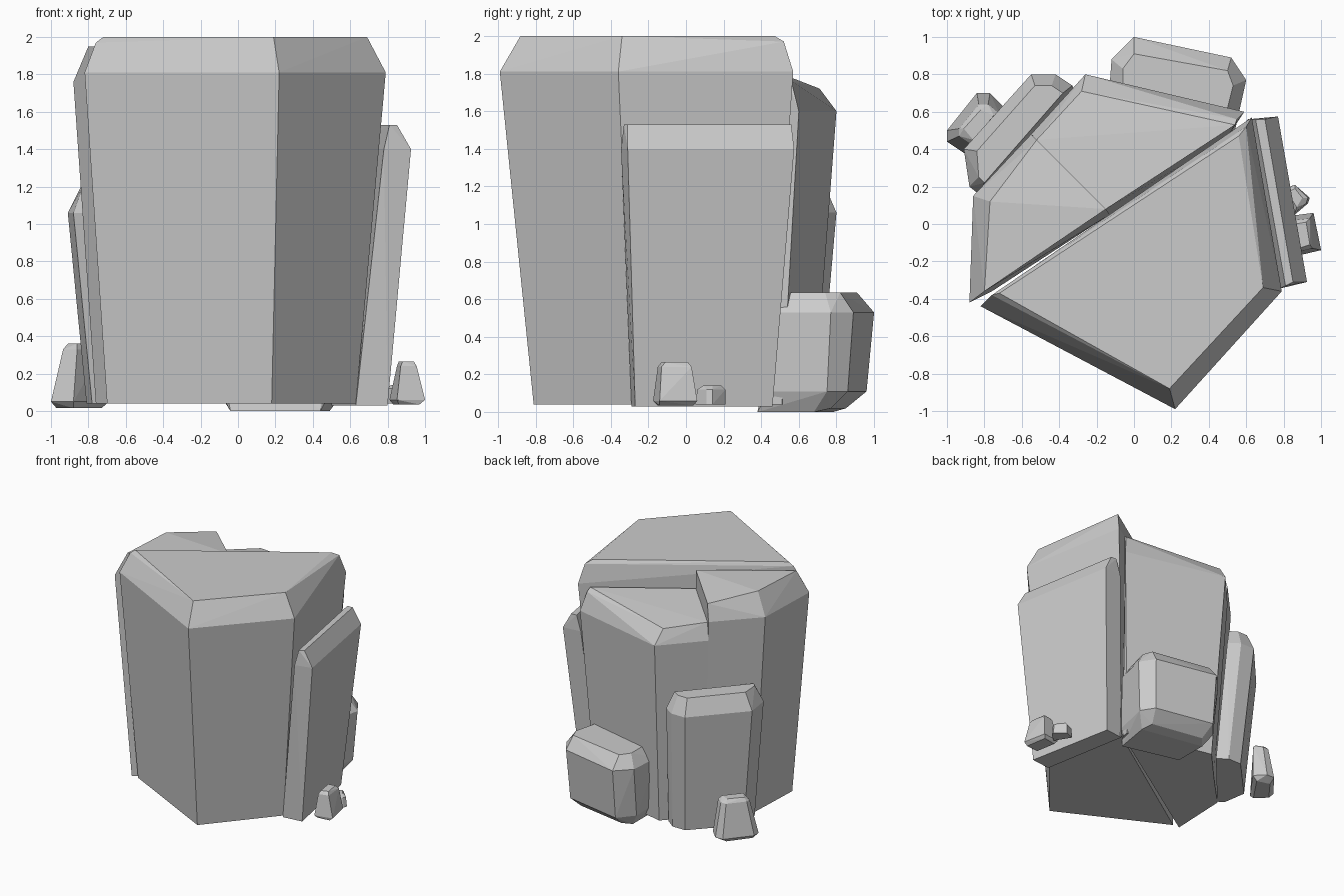
import bpy, bmesh, math


def rock(name, *layers):
    """Faceted convex rock from (height, outline) layers; a point may carry its own z."""
    bm = bmesh.new()
    for z, pts in layers:
        for p in pts:
            bm.verts.new((p[0], p[1], p[2] if len(p) > 2 else z))
    res = bmesh.ops.convex_hull(bm, input=bm.verts[:])
    loose = [v for v in bm.verts if not v.link_faces]
    bmesh.ops.delete(bm, geom=loose, context='VERTS')
    bmesh.ops.dissolve_limit(bm, angle_limit=math.radians(2),
                             verts=bm.verts[:], edges=bm.edges[:])
    bmesh.ops.recalc_face_normals(bm, faces=bm.faces[:])
    me = bpy.data.meshes.new(name)
    bm.to_mesh(me)
    bm.free()
    ob = bpy.data.objects.new(name, me)
    bpy.context.collection.objects.link(ob)
    return ob


# Large front block, wider at the top, with a bevelled rim
rock("front_block",
     (0.04, [(-0.70, -0.36), (0.18, -0.81), (0.63, -0.28), (0.51, 0.45)]),
     (1.81, [(-0.82, -0.44), (0.22, -0.99), (0.79, -0.36), (0.63, 0.57)]),
     (2.00, [(-0.72, -0.37), (0.19, -0.88), (0.69, -0.34), (0.56, 0.47),
             (-0.76, -0.38, 1.97), (0.60, 0.52, 1.97)]))

# Rear block split into a taller left half and a lower back half
rock("rear_block_tall",
     (0.04, [(-0.76, -0.36), (-0.74, 0.13), (-0.47, 0.41), (-0.13, 0.05)]),
     (1.76, [(-0.88, -0.42), (-0.86, 0.15), (-0.55, 0.48), (-0.15, 0.08)]),
     (1.95, [(-0.80, -0.36), (-0.77, 0.12), (-0.52, 0.45, 1.90), (-0.15, 0.08)]))
rock("rear_block_low",
     (0.04, [(-0.47, 0.41), (-0.22, 0.68), (0.50, 0.51), (0.49, 0.45), (-0.13, 0.05)]),
     (1.60, [(-0.55, 0.48), (-0.26, 0.80), (0.59, 0.60), (0.55, 0.54), (-0.15, 0.08)]),
     (1.79, [(-0.52, 0.45, 1.74), (-0.28, 0.71, 1.72), (0.55, 0.56, 1.76),
             (0.54, 0.53), (-0.15, 0.08)]))

# Upright slabs leaning against the sides
rock("right_slab",
     (0.03, [(0.80, -0.27), (0.66, 0.46), (0.50, 0.44), (0.63, -0.29)]),
     (1.40, [(0.925, -0.31), (0.77, 0.575), (0.61, 0.56), (0.78, -0.345)]),
     (1.53, [(0.85, -0.31), (0.70, 0.56), (0.65, 0.56), (0.81, -0.33)]))
rock("left_slab",
     (0.04, [(-0.81, 0.37), (-0.49, 0.71), (-0.37, 0.71), (-0.29, 0.65),
             (-0.73, 0.14), (-0.78, 0.18)]),
     (1.06, [(-0.91, 0.40), (-0.55, 0.80), (-0.42, 0.80), (-0.33, 0.74),
             (-0.83, 0.16), (-0.88, 0.20)]),
     (1.20, [(-0.84, 0.39), (-0.53, 0.74), (-0.44, 0.74), (-0.38, 0.70),
             (-0.80, 0.22), (-0.83, 0.25)]))

# Boulder at the back, chamfered above and below
rock("back_boulder",
     (0.0, [(0.02, 0.85, 0.02), (0.46, 0.77, 0.02), (0.49, 0.68), (0.44, 0.38),
            (-0.04, 0.50), (-0.04, 0.78)]),
     (0.11, [(0.0, 0.96), (0.50, 0.86), (0.57, 0.75), (0.50, 0.44),
             (-0.10, 0.58), (-0.11, 0.83)]),
     (0.53, [(0.0, 1.0), (0.52, 0.89), (0.60, 0.77), (0.54, 0.50),
             (-0.14, 0.60), (-0.12, 0.88)]),
     (0.635, [(0.0, 0.91), (0.50, 0.82), (0.53, 0.74), (0.47, 0.50),
              (-0.06, 0.60), (-0.06, 0.83)]))

# Small stones at the foot
rock("left_stone",
     (0.015, [(-0.97, 0.48), (-0.84, 0.65), (-0.73, 0.62), (-0.88, 0.40)]),
     (0.05, [(-1.0, 0.50), (-0.84, 0.70), (-0.77, 0.70), (-0.69, 0.62),
             (-0.88, 0.36), (-1.0, 0.44)]),
     (0.33, [(-0.935, 0.51), (-0.83, 0.64), (-0.78, 0.64), (-0.72, 0.59),
             (-0.86, 0.42), (-0.935, 0.47)]),
     (0.36, [(-0.91, 0.51), (-0.82, 0.61), (-0.75, 0.58), (-0.86, 0.45)]))
rock("right_stone_large",
     (0.035, [(0.97, -0.14), (0.94, 0.04), (0.83, 0.02), (0.86, -0.15)]),
     (0.06, [(1.0, -0.14), (0.96, 0.06), (0.81, 0.04), (0.85, -0.175)]),
     (0.24, [(0.955, -0.13), (0.94, 0.03), (0.85, 0.02), (0.87, -0.15)]),
     (0.265, [(0.94, -0.11), (0.92, 0.01), (0.86, 0.0), (0.88, -0.13)]))
rock("right_stone_small",
     (0.04, [(0.78, 0.18), (0.86, 0.21), (0.94, 0.14), (0.93, 0.11), (0.86, 0.05)]),
     (0.12, [(0.79, 0.18), (0.86, 0.21), (0.93, 0.14), (0.92, 0.11), (0.86, 0.06)]),
     (0.14, [(0.82, 0.17), (0.86, 0.19), (0.90, 0.14), (0.87, 0.09)]))
